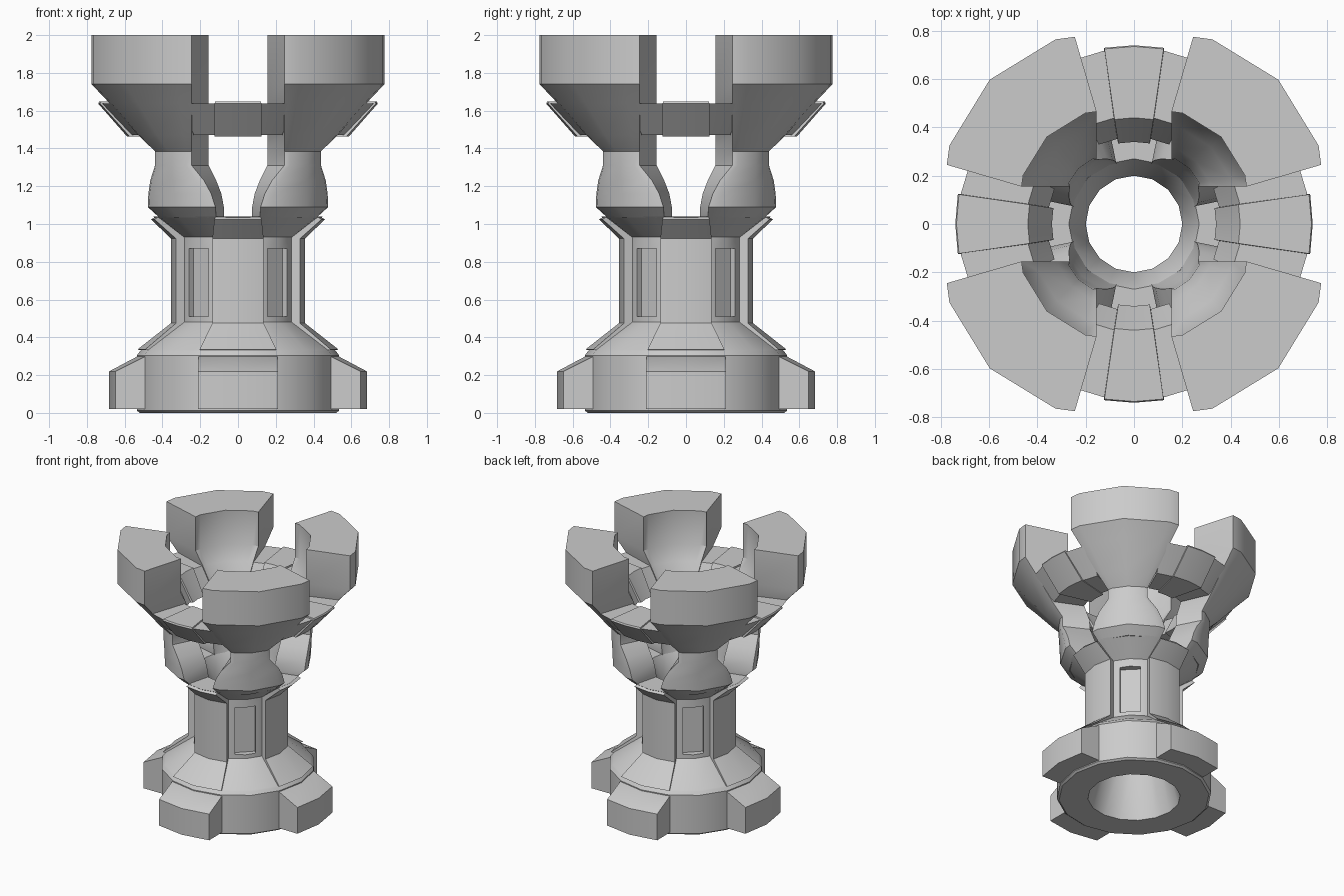
import bpy, bmesh
from math import sin, cos, asin, radians, pi

if "Cube" in bpy.data.objects:
    bpy.data.objects.remove(bpy.data.objects["Cube"])


def finish(name, rings, closed=False):
    """Skin a list of equal-length closed loops into one solid."""
    bm = bmesh.new()
    vs = [[bm.verts.new(p) for p in r] for r in rings]
    n, m = len(rings), len(rings[0])
    for i in range(n if closed else n - 1):
        a, b = vs[i], vs[(i + 1) % n]
        for j in range(m):
            k = (j + 1) % m
            bm.faces.new((a[j], a[k], b[k], b[j]))
    if not closed:
        bm.faces.new(vs[0])
        bm.faces.new(vs[-1])
    bmesh.ops.recalc_face_normals(bm, faces=bm.faces)
    me = bpy.data.meshes.new(name)
    bm.to_mesh(me)
    bm.free()
    ob = bpy.data.objects.new(name, me)
    bpy.context.collection.objects.link(ob)
    return ob


def smooth(ob, angle=30):
    bpy.ops.object.select_all(action='DESELECT')
    ob.select_set(True)
    bpy.context.view_layer.objects.active = ob
    bpy.ops.object.shade_smooth_by_angle(angle=radians(angle))


def sweep(name, profile, degs, base=0, closed=False):
    """Revolve a closed profile of (r, z, optional angle scale) around z."""
    rings = []
    for d in degs:
        ring = []
        for r, z, *k in profile:
            t = radians(base + d * (k[0] if k else 1))
            ring.append((r * cos(t), r * sin(t), z))
        rings.append(ring)
    return finish(name, rings, closed)


def four(name, profile, degs):
    for q in range(4):
        smooth(sweep(f"{name}_{q + 1}", profile, degs, 90 * q))


# Hollow tower body with base ring and flared column
body = sweep("tower_body", [
    (.32, 0), (.52, 0), (.535, .012), (.535, .305), (.52, .325), (.512, .335),
    (.308, .48), (.308, .93), (.45, 1.04), (.27, 1.04), (.20, .90), (.20, .47)],
    [22.5 * i for i in range(16)], closed=True)

# Recessed windows on the diagonals
for q in range(4):
    a = pi / 4 + q * pi / 2
    bpy.ops.mesh.primitive_cube_add(size=1, location=(.33 * cos(a), .33 * sin(a), .69), rotation=(0, 0, a))
    cutter = bpy.context.object
    cutter.scale = (.14, .145, .36)
    cutter.hide_render = True
    mod = body.modifiers.new("window", 'BOOLEAN')
    mod.object, mod.operation, mod.solver = cutter, 'DIFFERENCE', 'EXACT'
    bpy.context.view_layer.objects.active = body
    bpy.ops.object.modifier_apply(modifier=mod.name)
    bpy.data.objects.remove(cutter)
smooth(body)

# Feet around the base
four("base_foot", [(.50, .02, 1.37), (.682, .02), (.682, .22), (.535, .298, 1.28), (.50, .298, 1.37)],
     [-18, 0, 18])

# Raised panels on the column, narrowing at the top rim
four("column_panel", [
    (.533, .335), (.355, .475), (.355, .922), (.46, 1.025, .7), (.44, 1.036, .7),
    (.29, .93), (.29, .46), (.49, .33)], [-22.5, 0, 22.5])

# Bridges across the slots, each with a thicker centre band
four("slot_bridge", [(.36, 1.47), (.575, 1.47), (.728, 1.637), (.447, 1.637)], [-24, -10, 0, 10, 24])
four("bridge_band", [(.34, 1.464, 1.15), (.588, 1.464, 1.27), (.74, 1.637), (.735, 1.648), (.44, 1.648, 1.1)],
     [-9.6, 0, 9.6])


# Diagonal prongs: waisted pillars spreading into the crown
def arc(R, x, z, base):
    r = R * .962
    a = asin(x / r)
    mid = a + (pi / 4 - a) * .2
    pts = [(a, r), (mid, R * .983), (pi / 4, R), (pi / 2 - mid, R * .983), (pi / 2 - a, r)]
    return [(q * cos(t + base), q * sin(t + base), z) for t, q in pts]


LEVELS = [  # z, outer radius, outer slot x, inner radius, inner slot x
    (1.035, .45, .115, .27, .073), (1.09, .512, .12, .28, .075),
    (1.16, .515, .142, .29, .088), (1.23, .518, .18, .305, .115),
    (1.31, .523, .245, .32, .155), (1.385, .523, .245, .325, .155),
    (1.47, .605, .245, .365, .155), (1.64, .752, .245, .45, .155),
    (1.74, .845, .245, .51, .155), (2.0, .845, .245, .51, .155)]
for q in range(4):
    b = q * pi / 2
    rings = [arc(ro, xo, z, b) + arc(ri, xi, z, b)[::-1] for z, ro, xo, ri, xi in LEVELS]
    smooth(finish(f"crown_prong_{q + 1}", rings))
